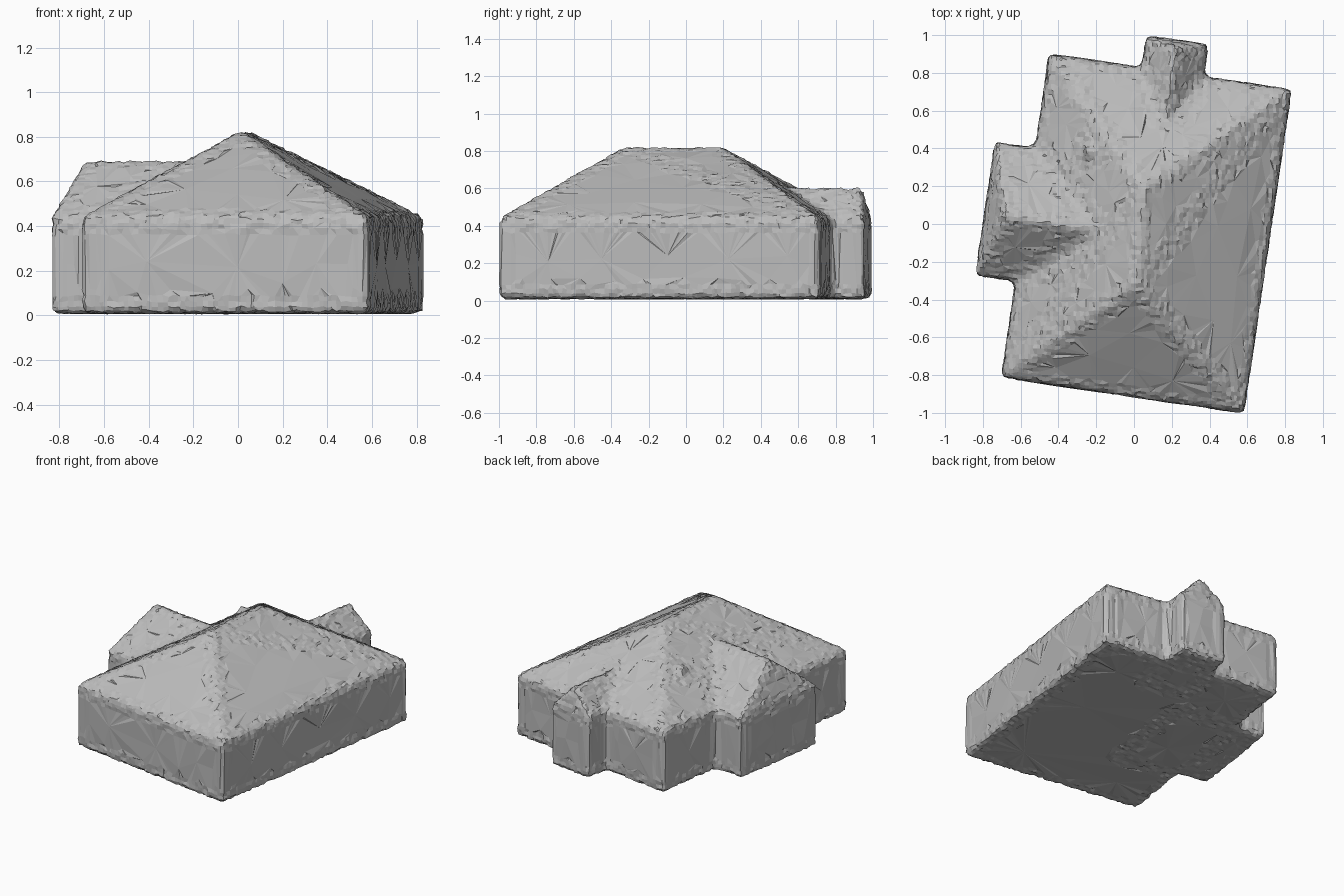
import bpy, bmesh, math, random
from mathutils import Matrix, Vector

random.seed(4)
cube = bpy.data.objects.get("Cube")
if cube:
    bpy.data.objects.remove(cube, do_unlink=True)

BASE, EAVE = 0.01, 0.44
TURN = Matrix.Rotation(math.radians(-8.4), 4, 'Z')
TONE = (0.5, 0.5, 0.5, 1)

grey = bpy.data.materials.new("mid_grey")
grey.use_nodes = True
grey.diffuse_color = TONE
grey.node_tree.nodes["Principled BSDF"].inputs["Base Color"].default_value = TONE


def add_block(bm, low, high, ridge_start, ridge_end, ridge_z, eave=EAVE):
    """Closed walls with a pitched roof between two ridge points."""
    corners = [(low[0], low[1]), (high[0], low[1]), (high[0], high[1]), (low[0], high[1])]
    points = [(x, y, z) for z in (BASE, eave) for x, y in corners]
    points += [(*ridge_start, ridge_z), (*ridge_end, ridge_z)]
    verts = [bm.verts.new(TURN @ Vector(p)) for p in points]
    bmesh.ops.convex_hull(bm, input=verts)


bm = bmesh.new()
# Main block with hipped roof
add_block(bm, (-0.575, -0.905), (0.72, 0.825), (0.06, -0.32), (0.02, 0.19), 0.825)
# Left wing, hipped at its outer end
add_block(bm, (-0.79, -0.39), (-0.12, 0.32), (-0.68, -0.06), (-0.12, -0.06), 0.7)
# Back wing, with a nearly upright gable
add_block(bm, (-0.08, 0.52), (0.25, 0.995), (0.085, 0.53), (0.085, 0.965), 0.61)
# Small roof vent
add_block(bm, (-0.32, 0.32), (-0.24, 0.37), (-0.3, 0.345), (-0.26, 0.345), 0.67, 0.65)

mesh = bpy.data.meshes.new("house")
bm.to_mesh(mesh)
bm.free()
house = bpy.data.objects.new("house", mesh)
bpy.context.collection.objects.link(house)

# Fuse the blocks into one softly worn skin
remesh = house.modifiers.new("fuse", 'REMESH')
remesh.mode = 'VOXEL'
remesh.voxel_size = 0.025
soften = house.modifiers.new("soften", 'SMOOTH')
soften.factor = 0.5
soften.iterations = 2
thin = house.modifiers.new("facet", 'DECIMATE')
thin.ratio = 0.5
bpy.context.view_layer.update()
graph = bpy.context.evaluated_depsgraph_get()
fused = bpy.data.meshes.new_from_object(house.evaluated_get(graph))
house.modifiers.clear()
house.data = fused

# Slightly uneven surface
for v in fused.vertices:
    v.co += Vector([random.uniform(-1, 1) for _ in range(3)]) * 0.005
    v.co.z = max(v.co.z, 0)

fused.name = "house"
fused.materials.clear()
fused.materials.append(grey)
for p in fused.polygons:
    p.use_smooth = False
    p.material_index = 0
